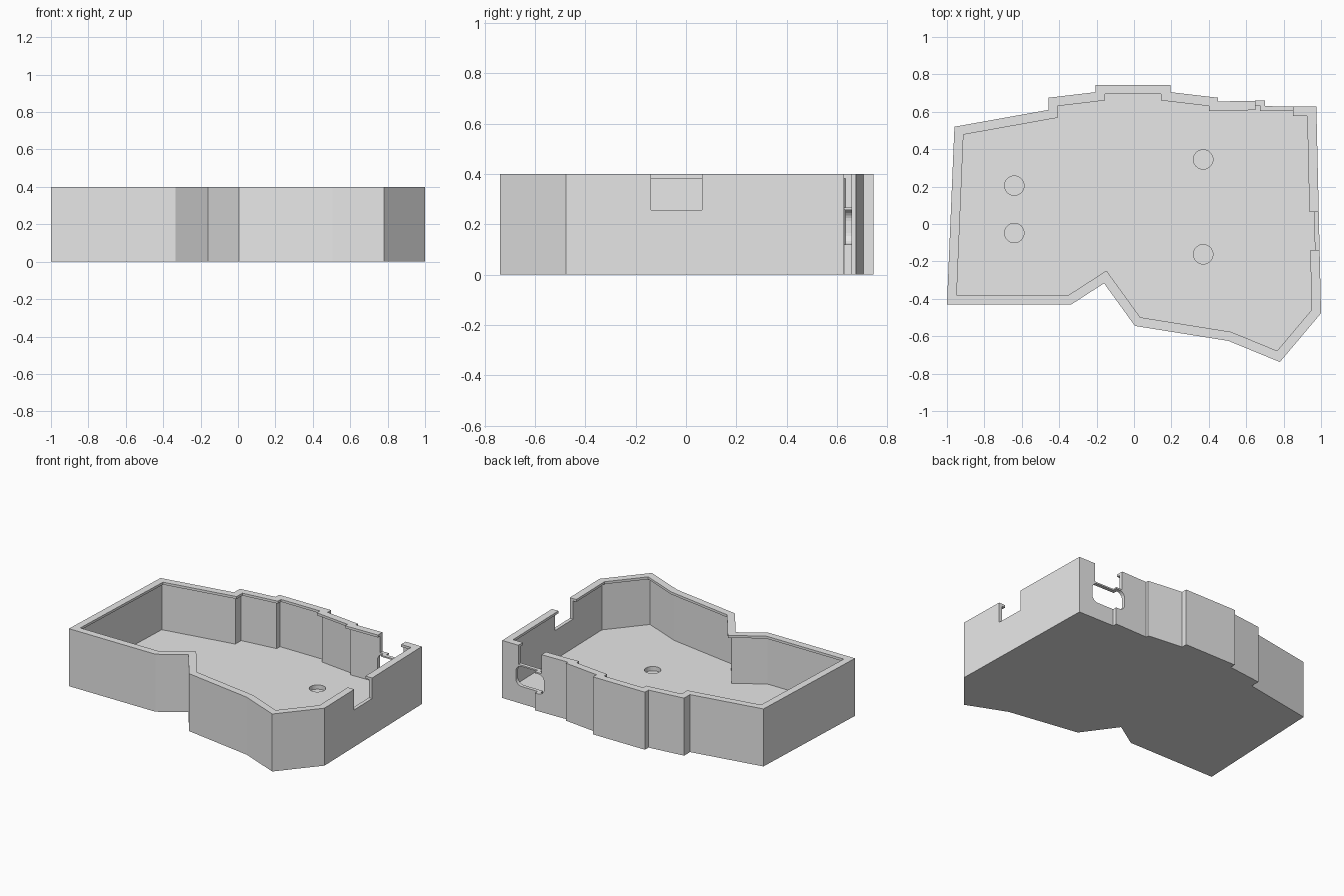
import bpy, bmesh, math
from mathutils import Vector

if "Cube" in bpy.data.objects:
    bpy.data.objects.remove(bpy.data.objects["Cube"])

HEIGHT, FLOOR, LIP_Z = 0.40, 0.055, 0.383
WALL, LIP = 0.025, 0.05

grey = bpy.data.materials.new("light grey plastic")
grey.diffuse_color = (0.8, 0.8, 0.8, 1)
grey.use_nodes = True
grey.node_tree.nodes["Principled BSDF"].inputs["Base Color"].default_value = grey.diffuse_color

# Tray outline, counter-clockwise from the front left corner
OUTLINE = [Vector(p) for p in [
    (-1, -0.43), (-0.335, -0.43), (-0.16, -0.317), (0.005, -0.545), (0.505, -0.625),
    (0.78, -0.738), (1, -0.477), (0.975, 0.627), (0.70, 0.63), (0.70, 0.66),
    (0.45, 0.655), (0.45, 0.675), (0.195, 0.705), (0.195, 0.744), (-0.205, 0.744),
    (-0.205, 0.705), (-0.458, 0.675), (-0.458, 0.61), (-0.96, 0.52)]]


def inset(points, d):
    """Move every edge of a counter-clockwise outline inward by d."""
    result = []
    for i, p in enumerate(points):
        a = (p - points[i - 1]).normalized()
        b = (points[(i + 1) % len(points)] - p).normalized()
        na, nb = Vector((-a.y, a.x)), Vector((-b.y, b.x))
        result.append(p + (na + nb) * d / (1 + na.dot(nb)))
    return result


def stacked(name, rings):
    """Closed solid skinned through rings of 3D points."""
    bm = bmesh.new()
    loops = [[bm.verts.new(p) for p in ring] for ring in rings]
    for lo, hi in zip(loops, loops[1:]):
        for i in range(len(lo)):
            j = (i + 1) % len(lo)
            bm.faces.new((lo[i], lo[j], hi[j], hi[i]))
    bm.faces.new(loops[0][::-1])
    bm.faces.new(loops[-1])
    bmesh.ops.recalc_face_normals(bm, faces=bm.faces)
    mesh = bpy.data.meshes.new(name)
    bm.to_mesh(mesh)
    bm.free()
    mesh.materials.append(grey)
    obj = bpy.data.objects.new(name, mesh)
    bpy.context.collection.objects.link(obj)
    return obj


def level(points, z):
    return [(p[0], p[1], z) for p in points]


def box(name, x0, x1, y0, y1, z0, z1):
    base = [(x0, y0), (x1, y0), (x1, y1), (x0, y1)]
    return stacked(name, [level(base, z0), level(base, z1)])


# Tray shell: outer wall, overhanging rim lip, thin inner wall and floor
lip, wall = inset(OUTLINE, LIP), inset(OUTLINE, WALL)
tray = stacked("tray", [level(OUTLINE, 0), level(OUTLINE, HEIGHT), level(lip, HEIGHT),
                        level(lip, LIP_Z), level(wall, LIP_Z), level(wall, FLOOR)])

# Right wall notch and the open slot in the back wall
cutters = [box("side_notch_cutter", 0.9, 1.1, -0.14, 0.063, 0.257, 0.5),
           box("back_slot_cutter", 0.65, 0.85, 0.5, 0.75, 0.268, 0.5)]

# Rounded port below the slot, leaving a thin bar between them
x0, x1, z0, z1, r = 0.63, 0.87, 0.12, 0.258, 0.045
port = []
for cx, cz, start in ((x1 - r, z1 - r, 0), (x0 + r, z1 - r, 90),
                      (x0 + r, z0 + r, 180), (x1 - r, z0 + r, 270)):
    for k in range(7):
        t = math.radians(start + 15 * k)
        port.append((cx + r * math.cos(t), cz + r * math.sin(t)))
cutters.append(stacked("port_cutter", [[(x, y, z) for x, z in port] for y in (0.5, 0.75)]))

# Round blind pockets in the floor
for cx, cy in ((-0.64, 0.205), (-0.64, -0.048), (0.37, 0.345), (0.37, -0.162)):
    circle = [(cx + 0.052 * math.cos(k * math.tau / 32),
               cy + 0.052 * math.sin(k * math.tau / 32)) for k in range(32)]
    cutters.append(stacked("pocket_cutter", [level(circle, FLOOR - 0.03), level(circle, 0.1)]))

# Carve the openings, then remove the cutters
bpy.context.view_layer.objects.active = tray
for cutter in cutters:
    cutter.hide_render = True
    mod = tray.modifiers.new("cut", 'BOOLEAN')
    mod.operation, mod.solver, mod.object = 'DIFFERENCE', 'EXACT', cutter
    bpy.ops.object.modifier_apply(modifier=mod.name)
    bpy.data.objects.remove(cutter)
